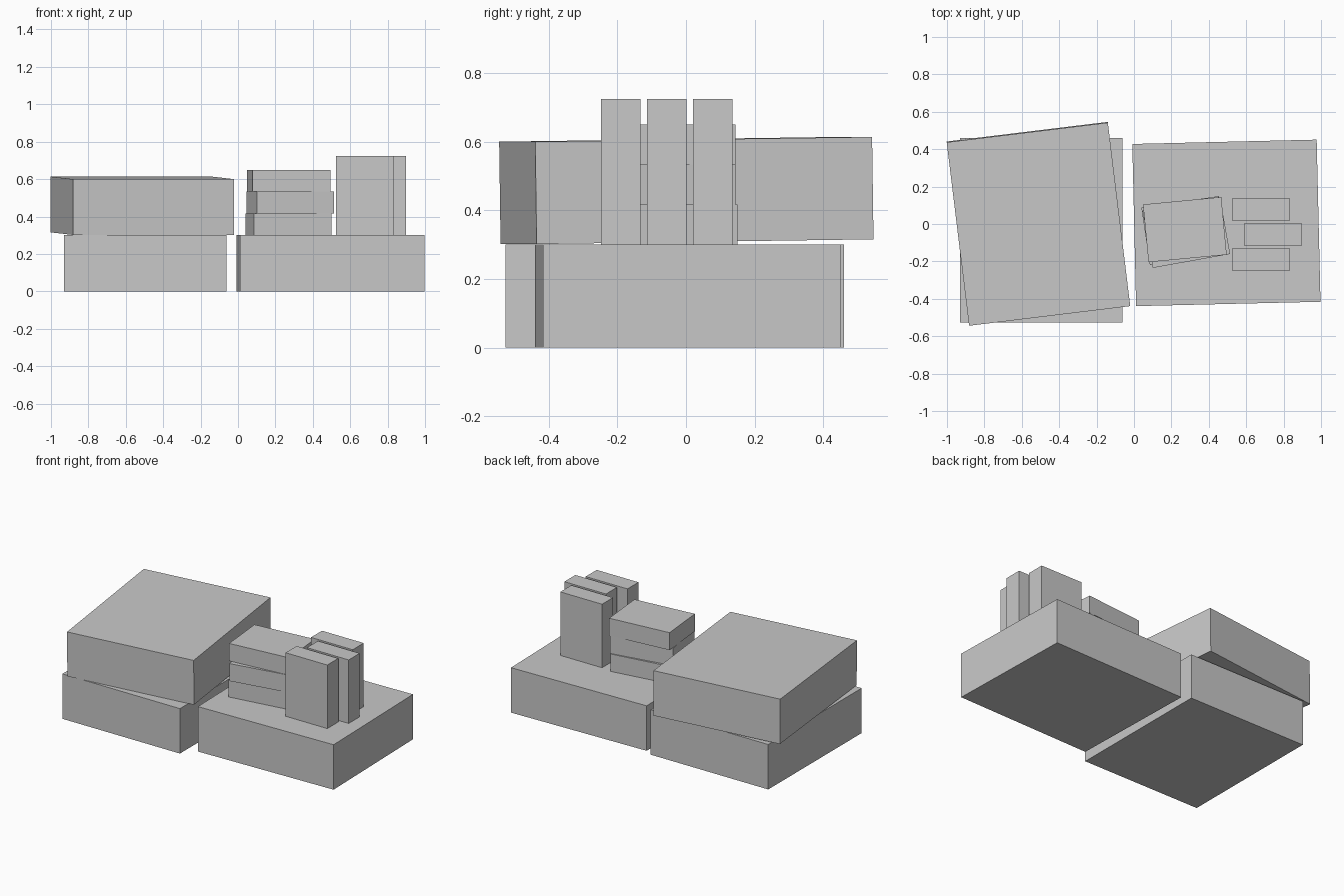
import bpy
from math import radians

cube = bpy.data.objects.get("Cube")
if cube:
    bpy.data.objects.remove(cube, do_unlink=True)

# Single plain grey
grey = bpy.data.materials.new("plain_grey")
grey.use_nodes = True
colour = (0.58, 0.58, 0.58, 1)
grey.diffuse_color = colour
grey.node_tree.nodes["Principled BSDF"].inputs["Base Color"].default_value = colour


def box(name, centre, size, turn=0, tilt=0):
    """Box with a turn about z and a slight tilt about its own x axis."""
    bpy.ops.mesh.primitive_cube_add(size=1, location=centre)
    ob = bpy.context.object
    ob.name = name
    ob.scale = size
    ob.rotation_euler = (radians(tilt), 0, radians(turn))
    ob.data.materials.append(grey)
    return ob


# Large stacked pair
box("lower_crate", (-0.495, -0.033, 0.15), (0.868, 0.985, 0.3))
box("upper_crate", (-0.511, 0.001, 0.4575), (0.868, 0.988, 0.298), turn=6.95, tilt=0.8)

# Base block carrying the small boxes
box("base_crate", (0.494, 0.006, 0.15), (0.986, 0.867, 0.3), turn=1.35)

# Small stack of three flat boxes, each turned a little differently
layers = [("bottom", 0.27, -0.035, 8.5), ("middle", 0.28, -0.045, 10.2), ("top", 0.272, -0.03, 5.4)]
height = 0.1165
for i, (label, x, y, turn) in enumerate(layers):
    box(f"small_box_{label}", (x, y, 0.3 + height * (i + 0.5)), (0.42, 0.31, height), turn=turn)

# Row of three upright boxes, the middle one pushed out
for i, label in enumerate(("front", "middle", "back")):
    x = 0.743 if label == "middle" else 0.679
    box(f"upright_box_{label}", (x, -0.19 + 0.134 * i, 0.512), (0.308, 0.116, 0.424))
